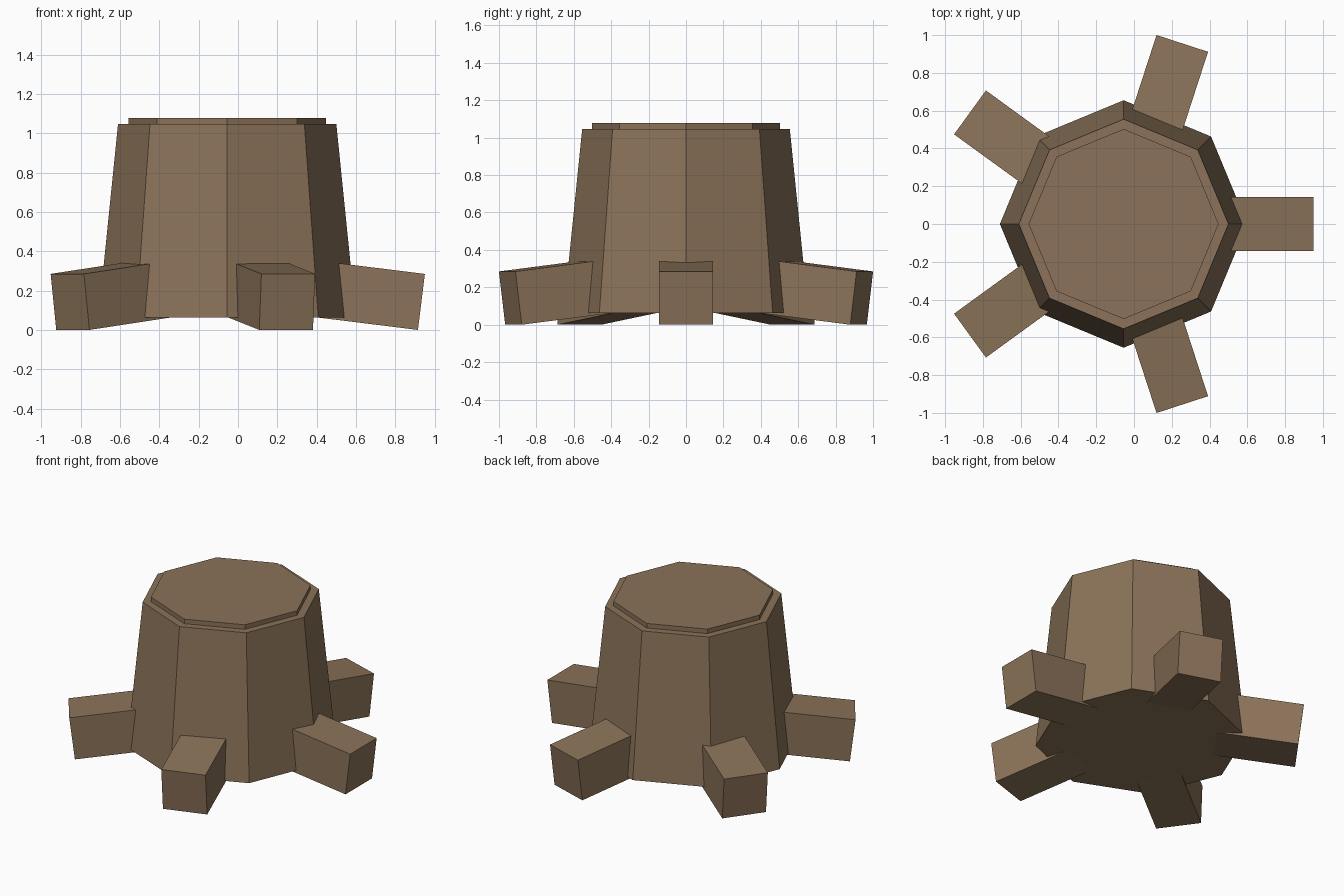
import bpy, math
from mathutils import Matrix, Vector

cube = bpy.data.objects.get("Cube")
if cube:
    bpy.data.objects.remove(cube, do_unlink=True)

AXIS_X = -0.055  # trunk axis, offset so the root spread is centred

bark = bpy.data.materials.new("bark_brown")
bark.use_nodes = True
bark.diffuse_color = (0.258, 0.171, 0.10, 1)
bark.node_tree.nodes["Principled BSDF"].inputs["Base Color"].default_value = bark.diffuse_color


def octagon(name, r_low, r_high, z_low, z_high):
    """Eight-sided tapered block with corners on the x and y axes."""
    bpy.ops.mesh.primitive_cone_add(
        vertices=8, radius1=r_low, radius2=r_high, depth=z_high - z_low,
        location=(AXIS_X, 0, (z_low + z_high) / 2))
    obj = bpy.context.object
    obj.name = name
    obj.data.materials.append(bark)


def root(index, length=0.7, side=0.287, tilt=0.123):
    """Square root sloping down and outward, its lower outer edge on the ground."""
    bpy.ops.mesh.primitive_cube_add(size=1)
    obj = bpy.context.object
    obj.name = f"root_{index + 1}"
    place = (Matrix.Translation(Vector((AXIS_X, 0, 0)))
             @ Matrix.Rotation(index * math.tau / 5, 4, 'Z')
             @ Matrix.Translation(Vector((0.97, 0, 0)))
             @ Matrix.Rotation(tilt, 4, 'Y')
             @ Matrix.Translation(Vector((-length / 2, 0, side / 2)))
             @ Matrix.Diagonal((length, side, side, 1)))
    obj.data.transform(place)
    obj.data.materials.append(bark)


# Trunk and raised cut surface
octagon("trunk", 0.655, 0.555, 0.063, 1.047)
octagon("cut_top", 0.503, 0.503, 1.03, 1.078)

# Five roots around the base
for i in range(5):
    root(i)
